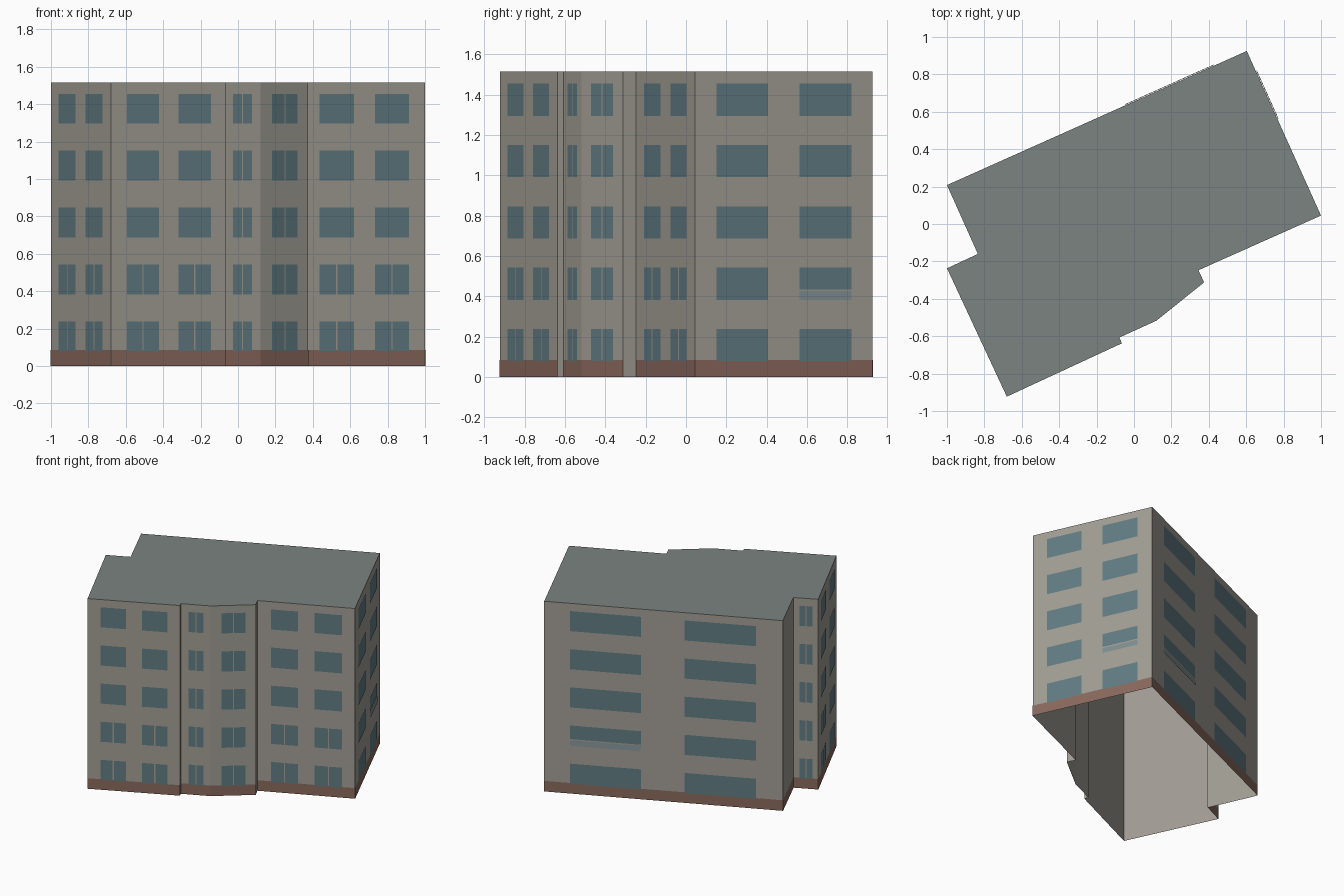
import bpy
from mathutils import Vector

if "Cube" in bpy.data.objects:
    bpy.data.objects.remove(bpy.data.objects["Cube"])

H = 1.515
PLINTH = 0.084
# Footprint, counter-clockwise from the front left corner
P = [Vector(p) for p in [
    (-0.68, -0.923), (-0.065, -0.638), (-0.078, -0.607), (0.12, -0.517),
    (0.375, -0.312), (0.345, -0.247), (1.0, 0.045), (0.603, 0.925),
    (-1.0, 0.208), (-0.835, -0.16), (-1.0, -0.237)]]
N = len(P)


def material(name, rgb):
    m = bpy.data.materials.new(name)
    m.diffuse_color = (*rgb, 1)
    m.use_nodes = True
    m.node_tree.nodes["Principled BSDF"].inputs["Base Color"].default_value = m.diffuse_color
    return m


WALL = material("wall_plaster", (0.36, 0.34, 0.30))
ROOF = material("roof_grey", (0.20, 0.23, 0.22))
BASE = material("plinth_red", (0.25, 0.14, 0.11))
GLASS = material("window_blue", (0.12, 0.20, 0.225))
SILL = material("vent_grey", (0.22, 0.27, 0.28))


def panel(wall, u0, u1, z0, z1, off=0.0, lean=0.0):
    """Corners of a rectangle on a wall; u runs 0-1 along it."""
    a, b = P[wall], P[(wall + 1) % N]
    d = b - a
    n = Vector((d.y, -d.x)).normalized()
    out = []
    for u, z, o in ((u0, z0, off + lean), (u1, z0, off + lean), (u1, z1, off), (u0, z1, off)):
        q = a + d * u + n * o
        out.append((q.x, q.y, z))
    return out


def make(name, polys, mat):
    verts, faces = [], []
    for p in polys:
        faces.append(list(range(len(verts), len(verts) + len(p))))
        verts += p
    me = bpy.data.meshes.new(name)
    me.from_pydata(verts, [], faces)
    me.materials.append(mat)
    ob = bpy.data.objects.new(name, me)
    bpy.context.collection.objects.link(ob)
    return ob


# Walls (open underneath) and flat roof
make("walls", [panel(i, 0, 1, 0, H) for i in range(N)], WALL)
make("roof", [[(p.x, p.y, H) for p in P]], ROOF)

# Plinth band, left off the two narrow bay returns
make("plinth", [panel(i, 0, 1, 0, PLINTH, 0.0015) for i in range(N) if i not in (1, 4)], BASE)

# Window columns per wall: (spans along the wall, floors with split panes)
PAIR = [(0.138, 0.418), (0.588, 0.868)]
LAYOUT = {
    "front_left": (0, PAIR, 2),
    "bay_left": (2, [(0.25, 0.77)], 5),
    "bay_right": (3, [(0.24, 0.77)], 5),
    "front_right": (5, PAIR, 2),
    "right": (6, [(0.12, 0.41), (0.587, 0.88)], 0),
    "back": (7, [(0.108, 0.405), (0.588, 0.888)], 0),
    "notch": (9, [(0.25, 0.77)], 5),
    "left": (10, PAIR, 2),
}
# The second-floor windows nearest the back right corner have a low vent
VENTED = {("right", 1), ("back", 0)}
vents = []
for name, (wall, spans, split) in LAYOUT.items():
    length = (P[(wall + 1) % N] - P[wall]).length
    panes = []
    for col, (u0, u1) in enumerate(spans):
        for floor in range(5):
            z0 = 0.079 + 0.304 * floor
            z1 = z0 + 0.16
            if floor == 1 and (name, col) in VENTED:
                vents.append(panel(wall, u0, u1, z0, z0 + 0.043, 0.003, 0.003))
                z0 += 0.052
            if floor < split:
                mid, gap = (u0 + u1) / 2, 0.004 / length
                panes.append(panel(wall, u0, mid - gap, z0, z1, 0.003))
                panes.append(panel(wall, mid + gap, u1, z0, z1, 0.003))
            else:
                panes.append(panel(wall, u0, u1, z0, z1, 0.003))
    make(name + "_windows", panes, GLASS)
make("window_vents", vents, SILL)
